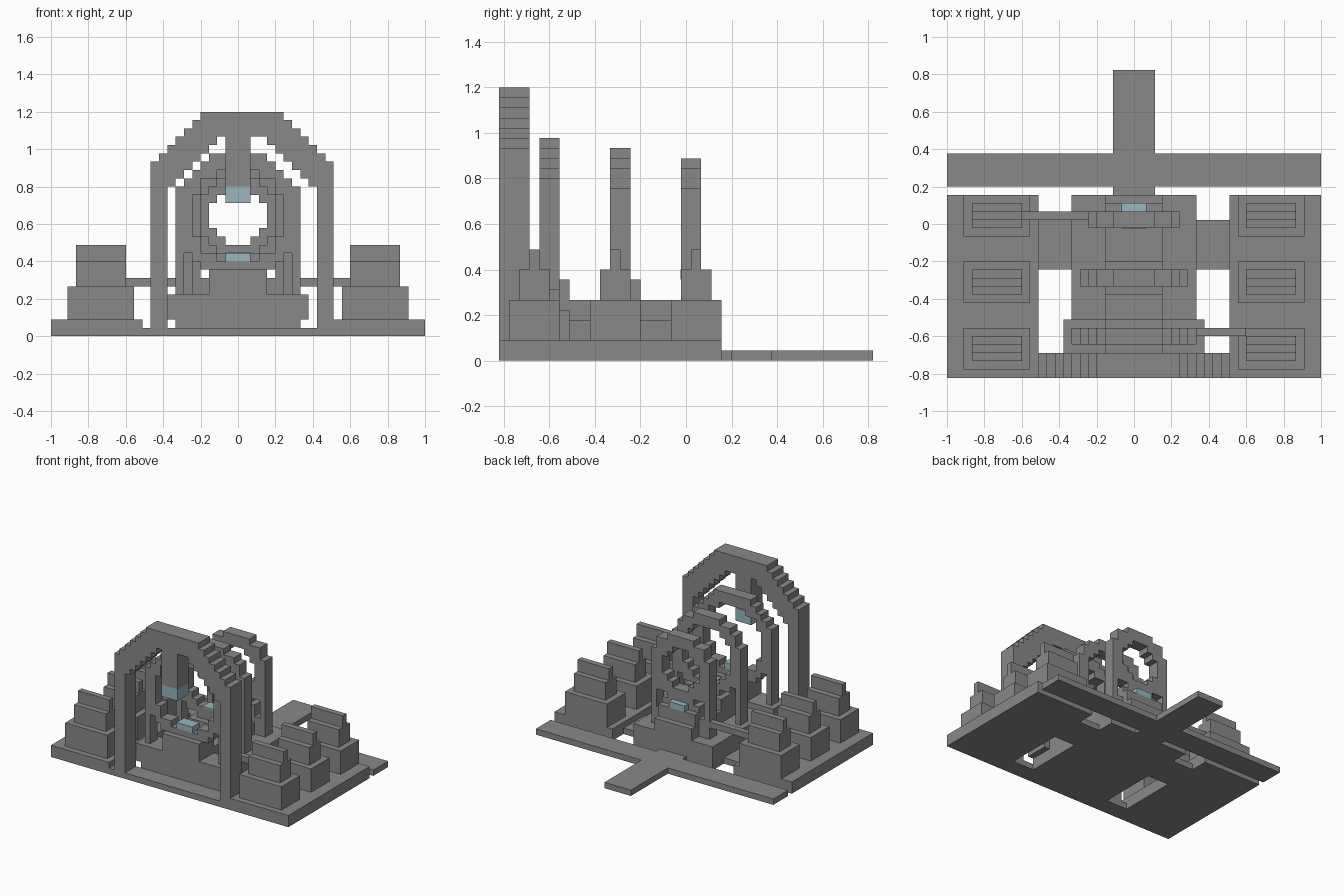
import bpy, bmesh

if "Cube" in bpy.data.objects:
    bpy.data.objects.remove(bpy.data.objects["Cube"], do_unlink=True)

U = 2 / 45          # one block
HALF_Y = 18.5 * U   # half depth


def material(name, colour):
    m = bpy.data.materials.new(name)
    m.use_nodes = True
    m.diffuse_color = (*colour, 1)
    m.node_tree.nodes["Principled BSDF"].inputs["Base Color"].default_value = (*colour, 1)
    return m


STONE = material("stone grey", (0.25, 0.25, 0.25))
GLASS = material("pale blue glass", (0.32, 0.47, 0.53))


def point(i, j, k):
    return (i * U - 1, j * U - HALF_Y, k * U)


def finish(name, bm, mat):
    bmesh.ops.remove_doubles(bm, verts=bm.verts, dist=1e-5)
    bmesh.ops.recalc_face_normals(bm, faces=bm.faces)
    mesh = bpy.data.meshes.new(name)
    bm.to_mesh(mesh)
    bm.free()
    mesh.materials.append(mat)
    obj = bpy.data.objects.new(name, mesh)
    bpy.context.collection.objects.link(obj)


def box(name, xs, ys, zs, mat=STONE):
    """Box between block coordinates."""
    bm = bmesh.new()
    bmesh.ops.create_cube(bm, size=1)
    for v in bm.verts:
        v.co = point(*(r[0] if c < 0 else r[1] for c, r in zip(v.co, (xs, ys, zs))))
    finish(name, bm, mat)


def slab(name, cells, y0, y1):
    """Stepped outline of (column, row) cells, extruded from y0 to y1."""
    bm = bmesh.new()

    def quad(*pts):
        bm.faces.new([bm.verts.new(point(*p)) for p in pts])

    for i, k in cells:
        for y in (y0, y1):
            quad((i, y, k), (i + 1, y, k), (i + 1, y, k + 1), (i, y, k + 1))
        for d in (0, 1):
            if (i + 2 * d - 1, k) not in cells:
                quad((i + d, y0, k), (i + d, y1, k), (i + d, y1, k + 1), (i + d, y0, k + 1))
            if (i, k + 2 * d - 1) not in cells:
                quad((i, y0, k + d), (i + 1, y0, k + d), (i + 1, y1, k + d), (i, y1, k + d))
    bmesh.ops.remove_doubles(bm, verts=bm.verts, dist=1e-5)
    bmesh.ops.dissolve_limit(bm, angle_limit=0.01, verts=bm.verts, edges=bm.edges)
    finish(name, bm, STONE)


def disc(widths, z0):
    """Stepped disc; widths run from the lowest row up to the full width."""
    size = widths[-1]
    cells = set()
    for r in range(size):
        w = widths[min(r, size - 1 - r, len(widths) - 1)]
        left = (45 - w) // 2
        cells |= {(i, z0 + r) for i in range(left, left + w)}
    return cells


# Base floors and walkway
for side, xs in (("right", (0, 11)), ("left", (34, 45))):
    box(side + "_base", xs, (0, 22), (0, 2))
box("front_floor", (11, 34), (0, 3), (0, 1))
box("cross_floor", (11, 34), (13, 19), (0, 1))
box("rear_walkway", (0, 45), (23, 27), (0, 1))
box("rear_path", (20, 25), (22, 37), (0, 1))

# Central platform
box("central_platform", (15, 30), (3, 22), (0, 4))
box("front_step", (14, 31), (3, 7), (2, 5))
box("pedestal", (19, 26), (3, 22), (4, 6))
box("front_pedestal_top", (19, 26), (3, 7), (6, 8))
box("middle_pedestal_top", (19, 26), (10, 14), (6, 8))
box("rear_pedestal_top", (19, 26), (18, 21), (6, 8))
box("rear_ring_support", (19, 26), (18, 20), (8, 9))
box("rear_ring_foot", (17, 28), (18, 20), (4, 7))

# Tall front arch with hanging pillar
arch = set()
for i in range(12, 34):
    d = min(i - 12, 33 - i)
    low = 1 if d < 2 else min(16 + d, 24)
    arch |= {(i, k) for k in range(low, min(21 + d, 27))}
arch |= {(i, k) for i in range(21, 24) for k in range(18, 27)}
slab("front_arch", arch, 0, 3)
box("hanging_glass", (21, 24), (0, 3), (16, 18), GLASS)

# Three stepped rings on slim posts
rings = (
    ("front_ring", (7, 9, 11, 13, 15), 7, (5, 9, 9, 11), 4),
    ("middle_ring", (5, 9, 11, 11, 13), 8, (5, 7, 9), 11),
    ("rear_ring", (5, 9, 9, 11), 9, (3, 5, 7), 18),
)
for name, outer, z0, inner, y in rings:
    cells = disc(outer, z0) - disc(inner, z0 + 2)
    left = (45 - outer[-1]) // 2
    cells |= {(i, k) for i in (left, 44 - left) for k in range(4, z0 + 6)}
    slab(name, cells, y, y + 2)
box("front_ring_glass", (21, 24), (4, 6), (9, 10), GLASS)
box("middle_ring_glass", (21, 24), (11, 13), (9.9, 10.1), GLASS)
box("rear_ring_glass", (21, 24), (17.98, 21), (8, 9.02), GLASS)

# Stepped blocks along both sides
for side, x in (("right", 2), ("left", 35)):
    for row, y in (("front", 1), ("middle", 9), ("rear", 17)):
        name = side + "_" + row + "_block_"
        box(name + "base", (x, x + 8), (y, y + 5), (2, 6))
        box(name + "middle", (x + 1, x + 7), (y + 1, y + 4), (6, 9))
        box(name + "top", (x + 1, x + 7), (y + 2, y + 3), (9, 11))

# Braces from the side blocks to the rings
box("right_brace", (9, 17), (19, 20), (6, 7))
box("left_brace", (30, 36), (5, 6), (6, 7))
